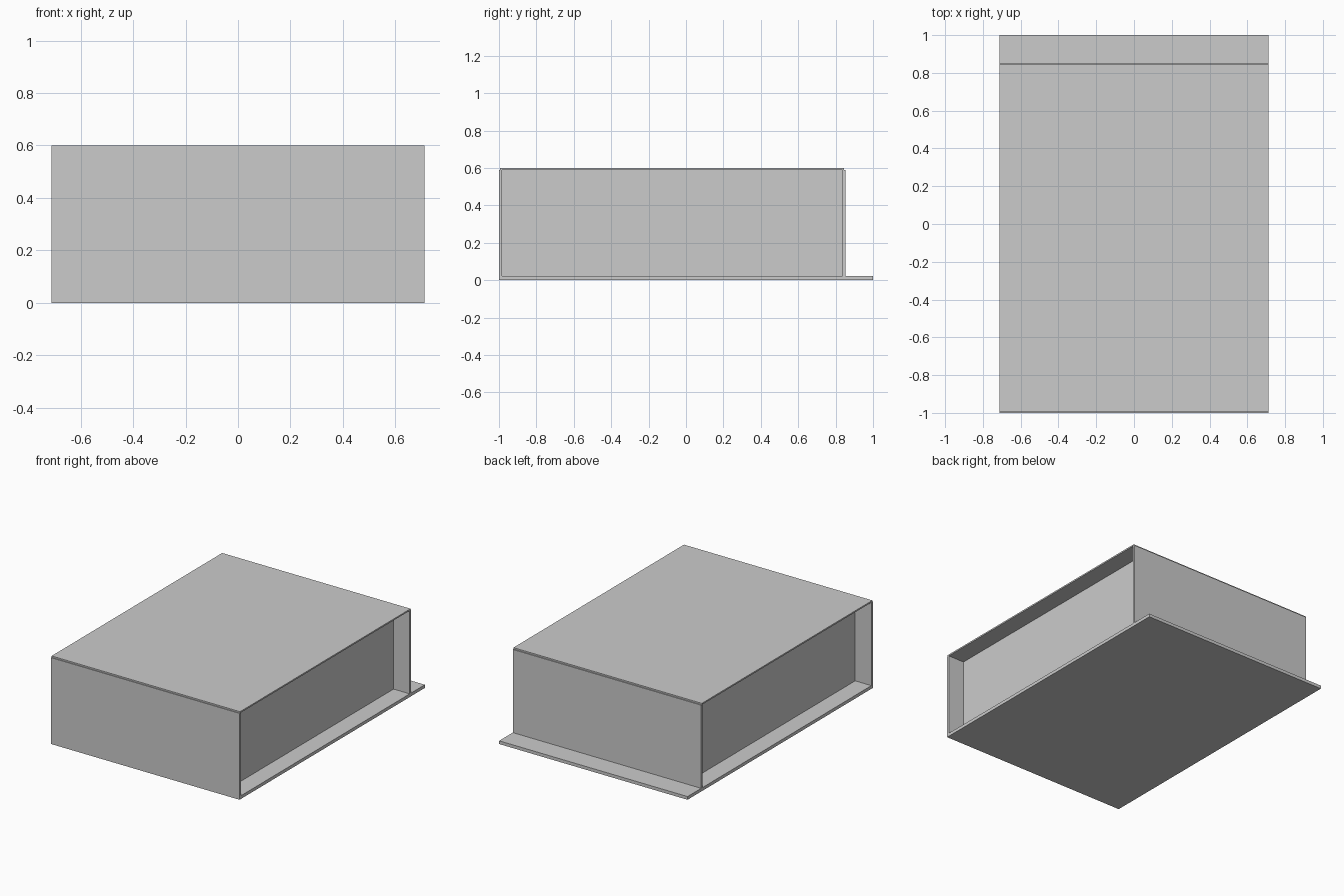
import bpy
import bmesh
from mathutils import Vector

if "Cube" in bpy.data.objects:
    bpy.data.objects.remove(bpy.data.objects["Cube"])


def box(name, lo, hi):
    """Axis-aligned box between two opposite corners."""
    lo, hi = Vector(lo), Vector(hi)
    bm = bmesh.new()
    bmesh.ops.create_cube(bm, size=1)
    bmesh.ops.scale(bm, vec=hi - lo, verts=bm.verts)
    bmesh.ops.translate(bm, vec=(lo + hi) / 2, verts=bm.verts)
    mesh = bpy.data.meshes.new(name)
    bm.to_mesh(mesh)
    bm.free()
    obj = bpy.data.objects.new(name, mesh)
    bpy.context.collection.objects.link(obj)
    return obj


W = 0.712              # half width
BASE, LID, TOP = 0.022, 0.59, 0.60
FRONT, BACK = -1.0, 0.853
WALL = 0.016
CORE = 0.59            # half width of the recessed core

# Base plate, with a lip projecting at the back
box("base_plate", (-W, -1, 0), (W, 1, BASE))

# Upright front and back boards
box("front_board", (-W, FRONT, BASE), (W, FRONT + WALL, LID))
box("back_board", (-W, BACK - WALL, BASE), (W, BACK, LID))

# Lid, set in slightly from the boards
box("top_board", (-W, FRONT + 0.005, LID), (W, BACK - 0.007, TOP))

# Inner core, recessed from both open sides
box("inner_core", (-CORE, FRONT + WALL, BASE), (CORE, BACK - WALL, LID))
